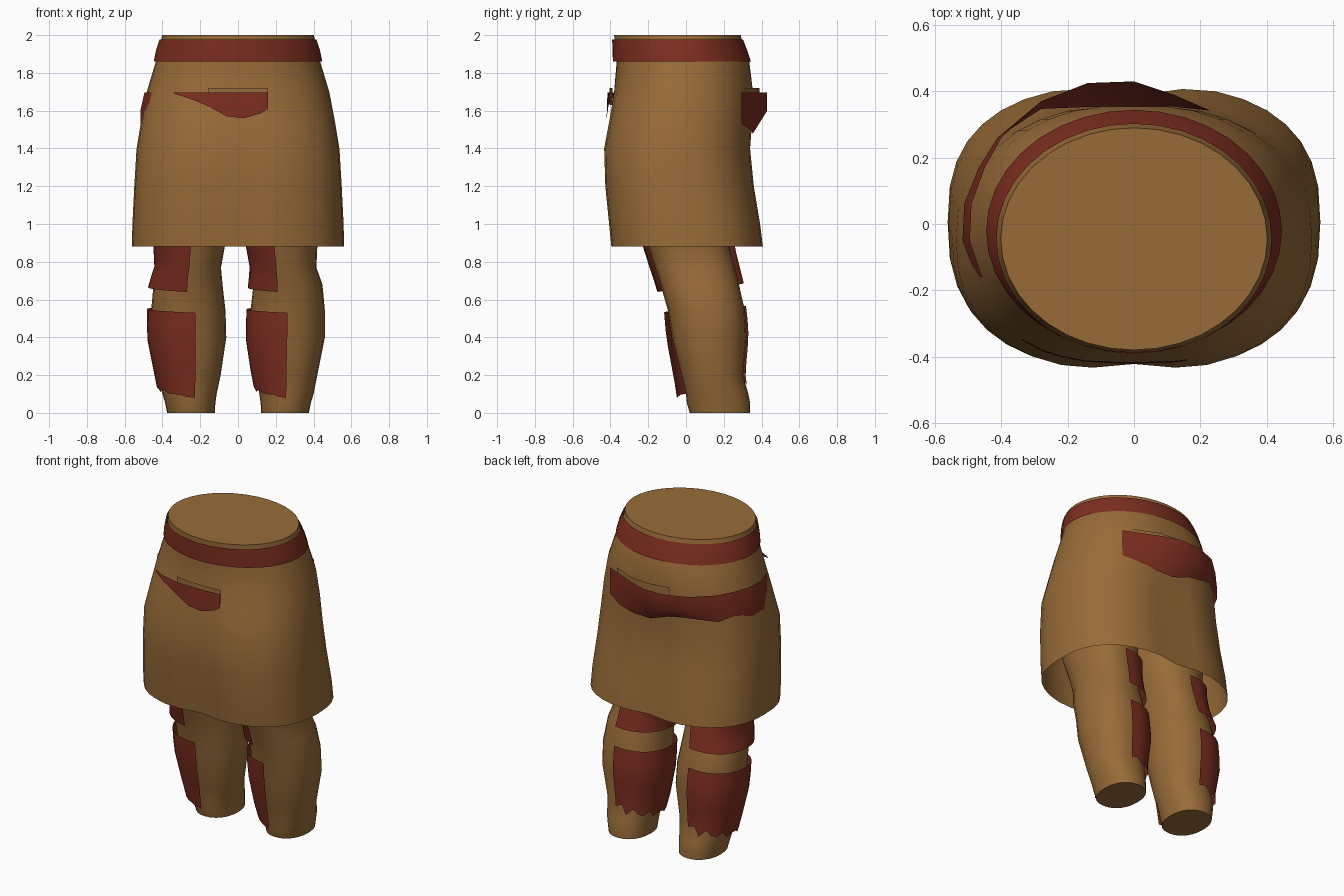
import bpy, bmesh, math

if "Cube" in bpy.data.objects:
    bpy.data.objects.remove(bpy.data.objects["Cube"])


def material(name, rgb):
    m = bpy.data.materials.new(name)
    m.diffuse_color = (*rgb, 1)
    m.use_nodes = True
    m.node_tree.nodes["Principled BSDF"].inputs["Base Color"].default_value = m.diffuse_color
    return m


TAN = material("tan cloth", (0.315, 0.148, 0.040))
RED = material("dark red leather", (0.205, 0.027, 0.014))


def grid_object(name, rows, mat, closed=False, cap_start=False, cap_end=False, angle=40):
    """Skin a list of equal-length point rows."""
    bm = bmesh.new()
    vs = [[bm.verts.new(p) for p in r] for r in rows]
    n = len(rows[0])
    for a, b in zip(vs, vs[1:]):
        for i in range(n if closed else n - 1):
            j = (i + 1) % n
            bm.faces.new((a[i], a[j], b[j], b[i]))
    if cap_start:
        bm.faces.new(vs[0][::-1])
    if cap_end:
        bm.faces.new(vs[-1])
    bm.normal_update()
    me = bpy.data.meshes.new(name)
    bm.to_mesh(me)
    bm.free()
    me.materials.append(mat)
    ob = bpy.data.objects.new(name, me)
    bpy.context.collection.objects.link(ob)
    bpy.ops.object.select_all(action='DESELECT')
    ob.select_set(True)
    bpy.context.view_layer.objects.active = ob
    bpy.ops.object.shade_smooth_by_angle(angle=math.radians(angle))
    return ob


def section(x0, x1, y0, y1, z, t, n=2.0, dent=0.0, grow=0.0):
    """Point at angle t on a rounded cross-section with an optional centre dent."""
    c, s = math.cos(t), math.sin(t)
    ux = math.copysign(abs(c) ** (2 / n), c)
    uy = math.copysign(abs(s) ** (2 / n), s)
    uy *= 1 - dent * math.exp(-(ux / 0.22) ** 2)
    return ((x0 + x1) / 2 + ((x1 - x0) / 2 + grow) * ux,
            (y0 + y1) / 2 + ((y1 - y0) / 2 + grow) * uy, z)


def sample(profile, z):
    """Interpolate cross-section extents at height z."""
    for a, b in zip(profile, profile[1:]):
        if z <= b[0]:
            break
    f = (z - a[0]) / (b[0] - a[0])
    return [p + (q - p) * f for p, q in zip(a[1:], b[1:])]


def angles(n):
    return [2 * math.pi * i / n for i in range(n)]


# Skirt: height, half width, front, back, squareness, dent
SKIRT = [(0.88, 0.562, -0.408, 0.42, 2.6, 0.08), (1.0, 0.559, -0.42, 0.405, 2.6, 0.08),
         (1.2, 0.549, -0.44, 0.372, 2.5, 0.07), (1.4, 0.537, -0.446, 0.352, 2.4, 0.06),
         (1.55, 0.512, -0.416, 0.362, 2.3, 0.04), (1.7, 0.483, -0.388, 0.362, 2.2, 0.02),
         (1.86, 0.435, -0.367, 0.335, 2.1, 0), (1.95, 0.41, -0.378, 0.30, 2, 0),
         (2.0, 0.402, -0.38, 0.29, 2, 0)]
rows = [[section(-w, w, f, b, z, t, n, d) for t in angles(36)] for z, w, f, b, n, d in SKIRT]
grid_object("skirt", rows, TAN, closed=True, cap_end=True)

# Belt: flared band
BELT = [(1.86, 0.446, -0.387, 0.344), (1.92, 0.434, -0.389, 0.324), (1.976, 0.415, -0.391, 0.302)]
rows = [[section(-w, w, f, b, z, t) for t in angles(36)] for z, w, f, b in BELT]
grid_object("belt", rows, RED, closed=True)

# Hip sash, front part: x, y of the top edge, then bottom height
FRONT = [(0.16, -0.408, 1.61), (0.12, -0.413, 1.585), (0.03, -0.416, 1.56), (-0.06, -0.416, 1.57),
         (-0.15, -0.411, 1.62), (-0.22, -0.397, 1.65), (-0.28, -0.378, 1.672),
         (-0.34, -0.345, 1.69)]
rows = [[(x, y, 1.697) for x, y, zb in FRONT],
        [(x, y - 0.004, zb) for x, y, zb in FRONT]]
grid_object("front_sash", rows, RED)

# Hip sash, side and back part: x, y of the top edge, outward lean, bottom height
BACK = [(-0.458, -0.16, 0.018, 1.60), (-0.495, -0.05, 0.022, 1.52), (-0.49, 0.06, 0.022, 1.52),
        (-0.45, 0.17, 0.018, 1.55), (-0.40, 0.26, 0.012, 1.53), (-0.28, 0.37, 0, 1.55),
        (-0.14, 0.425, 0, 1.53), (0, 0.43, 0, 1.48), (0.12, 0.39, 0, 1.48),
        (0.23, 0.342, 0, 1.50), (0.335, 0.295, 0, 1.53)]
rows = [[(x, y, 1.697) for x, y, o, zb in BACK],
        [(x - o, y, 1.60) for x, y, o, zb in BACK],
        [(x - o, min(y, 0.355 - 0.1 * x * x), zb) for x, y, o, zb in BACK]]
grid_object("back_sash", rows, RED)

# Cloth folds showing just above the sash
for name, pts in (("front_fold", [(0.16, -0.400), (0.06, -0.406), (-0.06, -0.404), (-0.16, -0.388)]),
                  ("back_fold", [(0.27, 0.315), (0.12, 0.38), (0.0, 0.39), (-0.14, 0.365)])):
    rows = [[(x, y, z) for x, y in pts] for z in (1.63, 1.72)]
    grid_object(name, rows, TAN)

# Legs: height, inner x, outer x, front y, back y
LEG = [(0.0, 0.123, 0.375, 0.02, 0.34), (0.05, 0.12, 0.385, 0.005, 0.34),
       (0.1, 0.113, 0.40, 0.0, 0.33), (0.2, 0.092, 0.42, -0.025, 0.302),
       (0.4, 0.062, 0.46, -0.075, 0.32), (0.54, 0.066, 0.46, -0.095, 0.312),
       (0.68, 0.082, 0.447, -0.135, 0.28), (0.77, 0.09, 0.415, -0.165, 0.258),
       (0.88, 0.07, 0.42, -0.20, 0.23), (1.1, 0.03, 0.46, -0.27, 0.21),
       (1.35, 0.01, 0.46, -0.30, 0.21)]
for side, word in ((1, "right"), (-1, "left")):
    rows = []
    for z, xi, xo, f, b in LEG:
        x0, x1 = sorted((side * xi, side * xo))
        rows.append([section(x0, x1, f, b, z, t, 2.2) for t in angles(24)])
    grid_object(word + "_leg", rows, TAN, closed=True, cap_start=True, cap_end=True, angle=50)


# Leg wraps: half sleeves round the same side of both legs
def wrap(name, side, front, back, top_front, top_back, start, end, grow, flare):
    steps, rows = 16, []
    for v in range(6):
        row = []
        for i in range(steps + 1):
            u = i / steps                       # 0 at the back edge, 1 at the front edge
            t = math.radians(start + (end - start) * u)
            low = back + (front - back) * u
            high = top_back + (top_front - top_back) * u
            if low < 0.4:                       # frayed lower hem on the calf
                low += 0.03 * math.sin(i * 2.4) * (1 - u)
            z = low + (high - low) * v / 5
            xi, xo, f, b = sample(LEG, z)
            x0, x1 = sorted((side * xi, side * xo))
            g = grow * min(1, 0.5 + u) if flare else grow
            x, y, z = section(x0, x1, f, b, z, t, 2.2, 0, g)
            row.append((x, y - flare * (1 - v / 5) * u * u, z))
        rows.append(row)
    grid_object(name, rows, RED)


for side, word, shin_end, thigh_end in ((1, "right", 270, 257), (-1, "left", 278, 269)):
    wrap(word + "_shin_wrap", side, 0.08, 0.19, 0.53, 0.57, 84, shin_end, 0.022, 0.028)
    wrap(word + "_thigh_wrap", side, 0.64, 0.69, 0.93, 0.95, 84, thigh_end, 0.028, 0)
